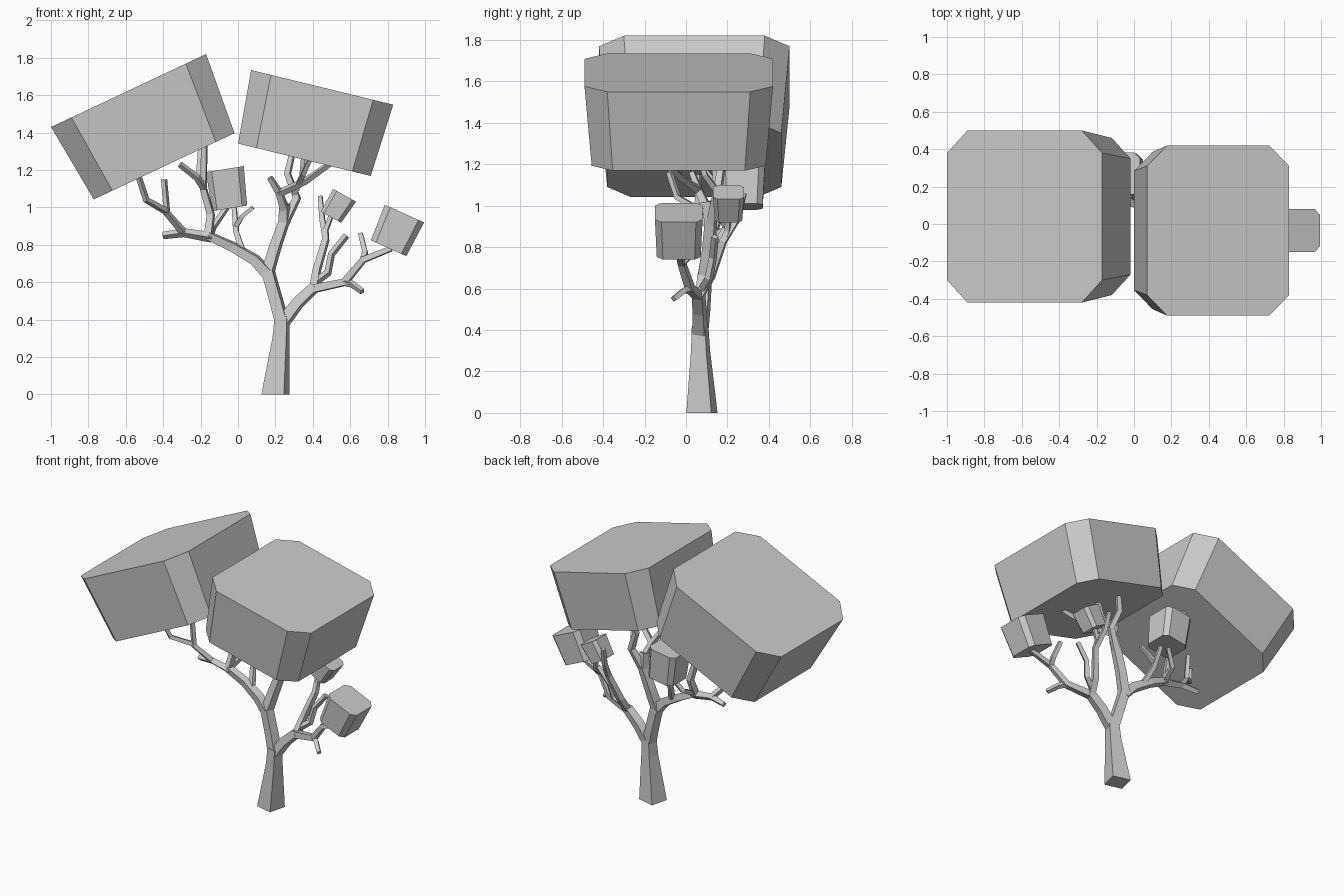
import bpy, bmesh, math
from mathutils import Vector, Matrix


def finish(bm, name):
    bmesh.ops.recalc_face_normals(bm, faces=bm.faces)
    me = bpy.data.meshes.new(name)
    bm.to_mesh(me)
    bm.free()
    ob = bpy.data.objects.new(name, me)
    bpy.context.collection.objects.link(ob)
    return ob


def ring_faces(bm, rings):
    n = len(rings[0])
    for a, b in zip(rings, rings[1:]):
        for i in range(n):
            bm.faces.new((a[i], a[(i + 1) % n], b[(i + 1) % n], b[i]))
    bm.faces.new(rings[0])
    bm.faces.new(rings[-1])


def octagon(hx, hy, c):
    return [(hx, -hy + c), (hx, hy - c), (hx - c, hy), (-hx + c, hy),
            (-hx, hy - c), (-hx, -hy + c), (-hx + c, -hy), (hx - c, -hy)]


def leaf_block(name, low, high, half_low, half_high, chamfer, y, tilt):
    """Tapered, tilted block with cut corners; low/high are (x, z) of the face centres."""
    bm = bmesh.new()
    rot = Matrix.Rotation(math.radians(-tilt), 3, 'Y')
    rings = []
    for (cx, cz), (hx, hy), c in ((low, half_low, chamfer * 0.92), (high, half_high, chamfer)):
        rings.append([bm.verts.new(Vector((cx, y, cz)) + rot @ Vector((px, py, 0)))
                      for px, py in octagon(hx, hy, c)])
    ring_faces(bm, rings)
    return finish(bm, name)


def branch(bm, pts, r0, r1, turn=-14):
    """Square tube along pts with half-width running from r0 to r1."""
    pts = [Vector(p) for p in pts]
    u = Matrix.Rotation(math.radians(turn), 3, 'Z') @ Vector((1, 0, 0))
    rings = []
    for i, p in enumerate(pts):
        d = Vector((0, 0, 0))
        if i:
            d += (p - pts[i - 1]).normalized()
        if i < len(pts) - 1:
            d += (pts[i + 1] - p).normalized()
        if len(pts) > 2 and pts[0].z == 0 and i == 0:
            d = Vector((0, 0, 1))
        d.normalize()
        u = (u - d * u.dot(d)).normalized()
        v = d.cross(u)
        r = r0 + (r1 - r0) * i / (len(pts) - 1)
        rings.append([bm.verts.new(p + r * (a * u + b * v))
                      for a, b in ((-1, -1), (1, -1), (1, 1), (-1, 1))])
    ring_faces(bm, rings)


# Foliage
leaf_block("foliage_large_left", (-0.395, 1.22), (-0.585, 1.625),
           (0.416, 0.42), (0.458, 0.46), 0.12, 0.04, 25.2)
leaf_block("foliage_large_right", (0.355, 1.255), (0.45, 1.642),
           (0.365, 0.42), (0.391, 0.455), 0.11, -0.035, -13.7)
leaf_block("foliage_small_left", (-0.045, 0.995), (-0.07, 1.205),
           (0.095, 0.1), (0.102, 0.112), 0.03, 0.27, 9)
leaf_block("foliage_small_middle", (0.497, 0.948), (0.57, 1.065),
           (0.062, 0.066), (0.07, 0.075), 0.022, 0.205, -29)
leaf_block("foliage_small_right", (0.805, 0.782), (0.89, 0.967),
           (0.104, 0.106), (0.115, 0.115), 0.032, -0.035, -24)

# Trunk
bm = bmesh.new()
branch(bm, [(0.2, 0.077, 0), (0.23, 0.07, 0.3), (0.237, 0.068, 0.42)], 0.062, 0.033)
bm.verts.ensure_lookup_table()
for v in bm.verts[4:8]:
    v.co = Vector((0.23, 0.07, 0.3)) + (v.co - Vector((0.23, 0.07, 0.3))) * 0.8
finish(bm, "trunk")

# Left and middle limbs
bm = bmesh.new()
branch(bm, [(0.237, 0.068, 0.38), (0.205, 0.08, 0.5), (0.16, 0.09, 0.66)], 0.032, 0.03)
branch(bm, [(0.165, 0.09, 0.64), (0.09, 0.1, 0.72), (-0.03, 0.12, 0.79),
            (-0.16, 0.12, 0.85)], 0.029, 0.02)
branch(bm, [(-0.14, 0.12, 0.84), (-0.29, 0.13, 0.865), (-0.4, 0.15, 0.85)], 0.02, 0.014)
branch(bm, [(-0.29, 0.13, 0.865), (-0.38, 0.06, 0.97), (-0.395, 0.06, 1.15)], 0.016, 0.012)
branch(bm, [(-0.385, 0.06, 0.98), (-0.49, -0.04, 1.04), (-0.53, -0.08, 1.16)], 0.014, 0.012)
branch(bm, [(-0.16, 0.12, 0.84), (-0.145, 0.16, 0.96), (-0.185, 0.15, 1.1),
            (-0.18, 0.13, 1.34)], 0.02, 0.014)
branch(bm, [(-0.18, 0.15, 1.1), (-0.22, 0.1, 1.16), (-0.31, 0.06, 1.23)], 0.015, 0.012)
branch(bm, [(-0.18, 0.15, 1.13), (-0.21, 0.2, 1.18), (-0.2, 0.25, 1.32)], 0.014, 0.012)
branch(bm, [(-0.15, 0.12, 0.85), (-0.13, 0.22, 0.9), (-0.06, 0.26, 1.0)], 0.015, 0.012)
branch(bm, [(0.03, 0.11, 0.75), (-0.01, 0.18, 0.87), (-0.02, 0.24, 1.0)], 0.016, 0.012)
branch(bm, [(-0.01, 0.19, 0.9), (0.02, 0.17, 0.95), (0.08, 0.16, 1.0)], 0.013, 0.01)
branch(bm, [(0.155, 0.09, 0.64), (0.2, 0.11, 0.79), (0.245, 0.12, 0.92),
            (0.25, 0.1, 1.02)], 0.029, 0.022)
branch(bm, [(0.25, 0.1, 0.99), (0.22, 0.06, 1.08), (0.17, 0.03, 1.16)], 0.02, 0.012)
branch(bm, [(0.22, 0.06, 1.075), (0.36, -0.03, 1.14), (0.5, -0.12, 1.24)], 0.016, 0.012)
branch(bm, [(0.32, 0.0, 1.12), (0.35, -0.08, 1.18), (0.39, -0.14, 1.27)], 0.014, 0.011)
branch(bm, [(0.245, 0.12, 0.91), (0.315, 0.15, 1.05), (0.265, 0.17, 1.18),
            (0.29, 0.19, 1.29)], 0.021, 0.013)
branch(bm, [(0.3, 0.15, 1.07), (0.34, 0.09, 1.15), (0.35, 0.06, 1.28)], 0.014, 0.011)
finish(bm, "left_limbs")

# Right limbs
bm = bmesh.new()
branch(bm, [(0.237, 0.068, 0.38), (0.32, 0.065, 0.49), (0.41, 0.06, 0.575)], 0.03, 0.025)
branch(bm, [(0.4, 0.06, 0.565), (0.57, 0.02, 0.6), (0.67, -0.02, 0.72),
            (0.82, -0.035, 0.78)], 0.022, 0.013)
branch(bm, [(0.57, 0.02, 0.6), (0.61, -0.01, 0.59), (0.665, -0.06, 0.55)], 0.015, 0.012)
branch(bm, [(0.67, -0.02, 0.72), (0.68, 0.02, 0.76), (0.655, 0.06, 0.86)], 0.015, 0.012)
branch(bm, [(0.405, 0.06, 0.56), (0.42, 0.12, 0.66), (0.47, 0.18, 0.83),
            (0.45, 0.25, 0.94), (0.44, 0.28, 1.06)], 0.021, 0.011)
branch(bm, [(0.47, 0.18, 0.83), (0.47, 0.2, 0.88), (0.5, 0.205, 0.96)], 0.014, 0.011)
branch(bm, [(0.41, 0.08, 0.6), (0.48, 0.11, 0.65), (0.5, 0.13, 0.75),
            (0.58, 0.14, 0.85)], 0.016, 0.013)
finish(bm, "right_limbs")
